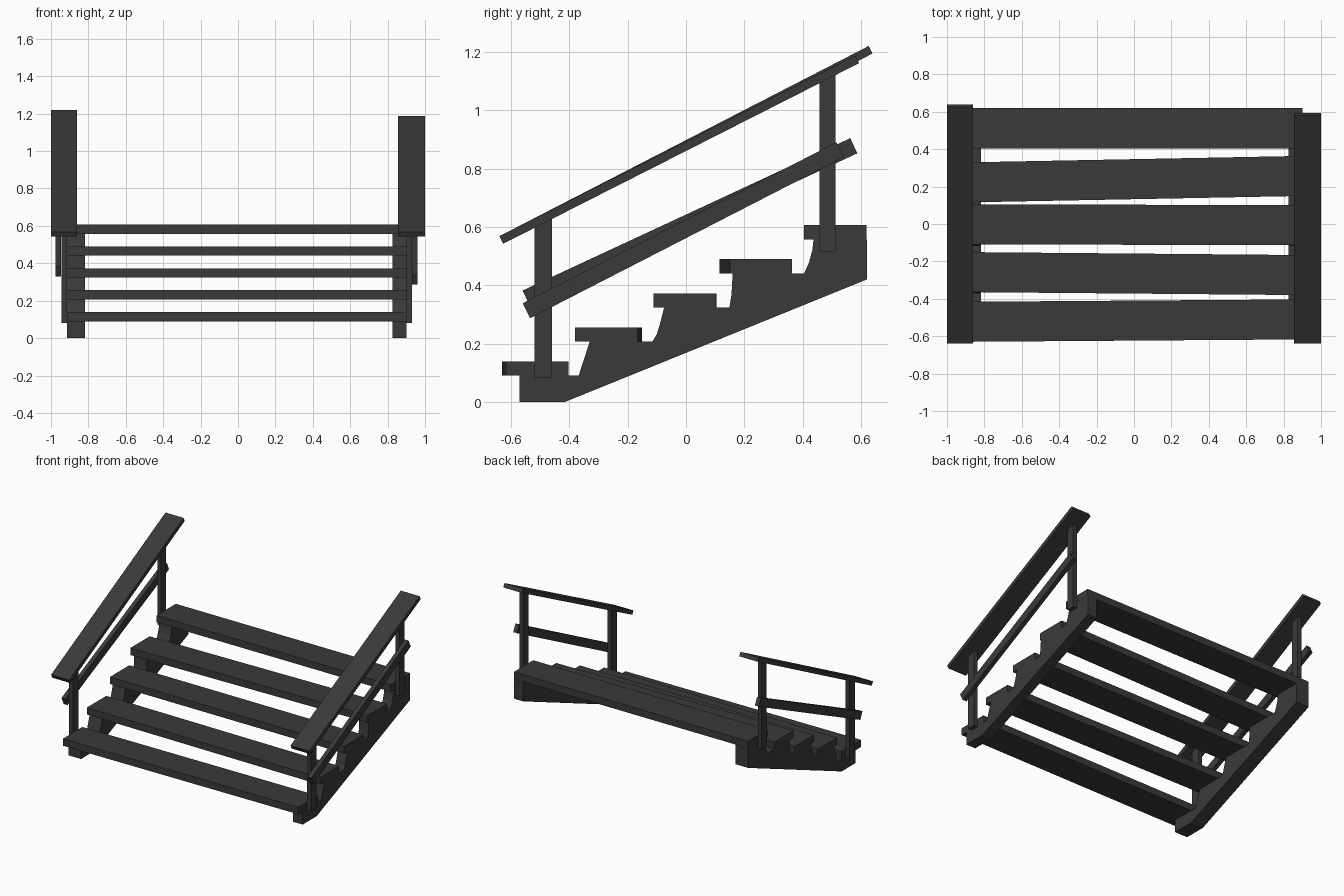
import bpy, bmesh, math
from mathutils import Vector

if "Cube" in bpy.data.objects:
    bpy.data.objects.remove(bpy.data.objects["Cube"])

mat = bpy.data.materials.new("dark_wood")
mat.diffuse_color = (0.042, 0.042, 0.042, 1)
mat.use_nodes = True
mat.node_tree.nodes["Principled BSDF"].inputs["Base Color"].default_value = mat.diffuse_color


def prism(name, pts, lo, hi, axis):
    """Extrude a profile: 'x' takes (y, z) points, 'z' takes (x, y) points."""
    bm = bmesh.new()
    place = (lambda p: (lo, p[0], p[1])) if axis == 'x' else (lambda p: (p[0], p[1], lo))
    face = bm.faces.new([bm.verts.new(place(p)) for p in pts])
    ext = bmesh.ops.extrude_face_region(bm, geom=[face])
    vec = Vector((hi - lo, 0, 0)) if axis == 'x' else Vector((0, 0, hi - lo))
    bmesh.ops.translate(bm, vec=vec, verts=[v for v in ext['geom'] if isinstance(v, bmesh.types.BMVert)])
    bmesh.ops.recalc_face_normals(bm, faces=bm.faces)
    mesh = bpy.data.meshes.new(name)
    bm.to_mesh(mesh)
    bm.free()
    mesh.materials.append(mat)
    ob = bpy.data.objects.new(name, mesh)
    bpy.context.collection.objects.link(ob)
    return ob


def board(name, start, end, thick, lo, hi):
    """Sloping board given the (y, z) ends of its top edge."""
    a, b = Vector(start), Vector(end)
    d = (b - a).normalized()
    n = Vector((d.y, -d.x)) * thick
    return prism(name, [a, b, b + n, a + n], lo, hi, 'x')


# Treads: front edge y at the left and right ends, slightly askew
tread_fronts = [(-0.63, -0.617), (-0.364, -0.38), (-0.11, -0.112), (0.115, 0.15), (0.405, 0.405)]
for i, (fl, fr) in enumerate(tread_fronts):
    z = 0.09 + i * 0.1168
    w = 0.214
    prism(f"tread_{i + 1}", [(-0.915, fl), (0.90, fr), (0.90, fr + w), (-0.915, fl + w)],
          z, z + 0.049, 'z')

# Notched stringers, each riser notch gently curved
profile = [(-0.57, 0), (-0.415, 0), (0.62, 0.42), (0.62, 0.557),
           (0.437, 0.557), (0.433, 0.52), (0.422, 0.48), (0.405, 0.441),
           (0.16, 0.441), (0.156, 0.37), (0.149, 0.324),
           (-0.075, 0.324), (-0.087, 0.276), (-0.10, 0.232), (-0.115, 0.207),
           (-0.33, 0.207), (-0.368, 0.09), (-0.57, 0.09)]
prism("stringer_left", profile, -0.915, -0.817, 'x')
prism("stringer_right", profile, 0.827, 0.90, 'x')

# Railings: post x range, middle rail x range, handrail x range, top edges
sides = {
    "left": ((-0.945, -0.915), (-0.975, -0.945), (-1.0, -0.86),
             (-0.64, 0.568), (0.626, 1.22), (-0.56, 0.382), (0.563, 0.904)),
    "right": ((0.90, 0.93), (0.93, 0.96), (0.855, 1.0),
              (-0.64, 0.568), (0.58, 1.187), (-0.56, 0.338), (0.515, 0.89)),
}
for side, (post, mid, top, h0, h1, m0, m1) in sides.items():
    board(f"handrail_{side}", h0, h1, 0.029, *top)
    board(f"middle_rail_{side}", m0, m1, 0.057, *mid)
    slope = (h1[1] - h0[1]) / (h1[0] - h0[0])
    under = lambda y: h0[1] + slope * (y - h0[0]) - 0.031
    # Posts cut to meet the underside of the handrail
    for where, y0, y1, z in (("front", -0.52, -0.46, 0.082), ("back", 0.457, 0.513, 0.515)):
        prism(f"{where}_post_{side}", [(y0, z), (y1, z), (y1, under(y1)), (y0, under(y0))], *post, 'x')
